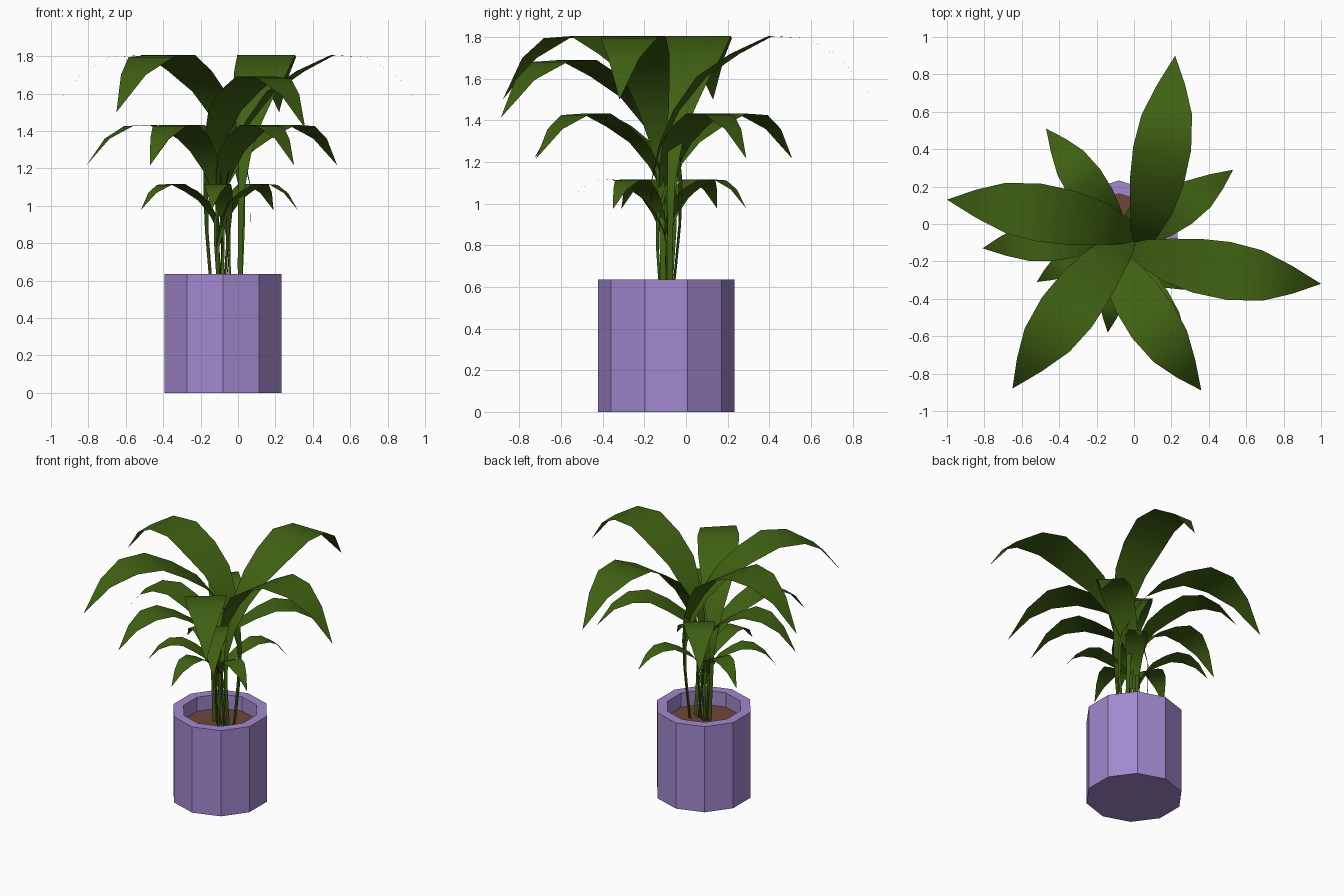
import bpy, bmesh, math
from math import sin, cos, radians
from mathutils import Vector

if "Cube" in bpy.data.objects:
    bpy.data.objects.remove(bpy.data.objects["Cube"])

PX, PY, SOIL = -0.08, -0.095, 0.53


def material(name, rgb):
    m = bpy.data.materials.new(name)
    m.diffuse_color = (*rgb, 1)
    m.use_nodes = True
    m.node_tree.nodes["Principled BSDF"].inputs["Base Color"].default_value = m.diffuse_color
    return m


def make_object(name, bm, mat, smooth=False):
    me = bpy.data.meshes.new(name)
    for f in bm.faces:
        f.smooth = smooth
    bm.to_mesh(me)
    bm.free()
    me.materials.append(mat)
    ob = bpy.data.objects.new(name, me)
    bpy.context.collection.objects.link(ob)
    return ob


def ring(bm, r, z, n=10):
    return [bm.verts.new((PX + r * sin(math.tau * i / n), PY - r * cos(math.tau * i / n), z))
            for i in range(n)]


purple = material("pot_purple", (0.36, 0.25, 0.62))
brown = material("soil_brown", (0.16, 0.06, 0.04))
green = material("leaf_green", (0.05, 0.12, 0.006))

# ten-sided hollow pot
bm = bmesh.new()
rings = [ring(bm, r, z) for r, z in ((0.328, 0), (0.328, 0.635), (0.257, 0.635), (0.257, SOIL - 0.02))]
for a, b in zip(rings, rings[1:]):
    for i in range(10):
        j = (i + 1) % 10
        bm.faces.new((a[i], a[j], b[j], b[i]))
bm.faces.new(rings[0][::-1])
bm.faces.new(rings[-1])
make_object("pot", bm, purple)

# soil disc
bm = bmesh.new()
bm.faces.new(ring(bm, 0.257, SOIL))
make_object("soil", bm, brown)

# leaf outline: forward, height, sideways drift, half width, row turn in degrees
LEAF = [(0, 0, 0, .012, 0), (-.02, .17, 0, .013, 0), (-.04, .37, .003, .014, 0),
        (-.042, .57, .008, .018, 4), (0, .75, .025, .035, 10), (.08, .92, .045, .075, 12),
        (.2, 1.08, .08, .115, 12), (.36, 1.19, .112, .145, 9), (.53, 1.275, .14, .155, 4),
        (.71, 1.265, .165, .135, 0), (.87, 1.17, .188, .075, 0), (1.025, .97, .21, 0, 0)]


def leaf(name, tip, scale, tip_angle):
    """A stem and blade ribbon that ends at the given tip, seen from above."""
    a = radians(tip_angle)
    h = a + math.atan2(.21, 1.025)
    reach = scale * math.hypot(1.025, .21)
    base = Vector((tip[0] - reach * cos(a), tip[1] - reach * sin(a), SOIL))
    fwd, side = Vector((cos(h), sin(h), 0)), Vector((sin(h), -cos(h), 0))
    bm = bmesh.new()
    prev = None
    for u, z, v, w, t in LEAF:
        mid = base + scale * (fwd * u + side * v + Vector((0, 0, z)))
        t = radians(t)
        across = (side * cos(t) - fwd * sin(t)) * w * scale
        row = [bm.verts.new(mid + across), bm.verts.new(mid - across)] if w else [bm.verts.new(mid)]
        if prev:
            bm.faces.new(prev + row[::-1])
        prev = row
    make_object(name, bm, green, True)


# three tiers of leaves: (tip x, tip y, scale, direction of the tip)
TIERS = {
    "large": [(.22, .9, 1, 78.5), (-1, .13, 1, 168.5), (1, -.32, 1, -11.5),
              (-.65, -.88, 1, 231), (.36, -.89, .91, -58.3)],
    "medium": [(.53, .29, .708, 31.5), (-.47, .51, .708, 122), (-.81, -.13, .708, 183),
               (.30, -.72, .708, -58.5), (-.47, -.73, .708, 239)],
    "small": [(-.52, -.31, .46, 207.6), (-.14, -.58, .46, 258.5), (.32, -.35, .46, -31),
              (.19, .29, .46, 53), (-.52, .15, .46, 149)],
}
for tier, leaves in TIERS.items():
    for k, (x, y, s, ang) in enumerate(leaves):
        leaf(f"{tier}_leaf_{k + 1}", (x, y), s, ang)
